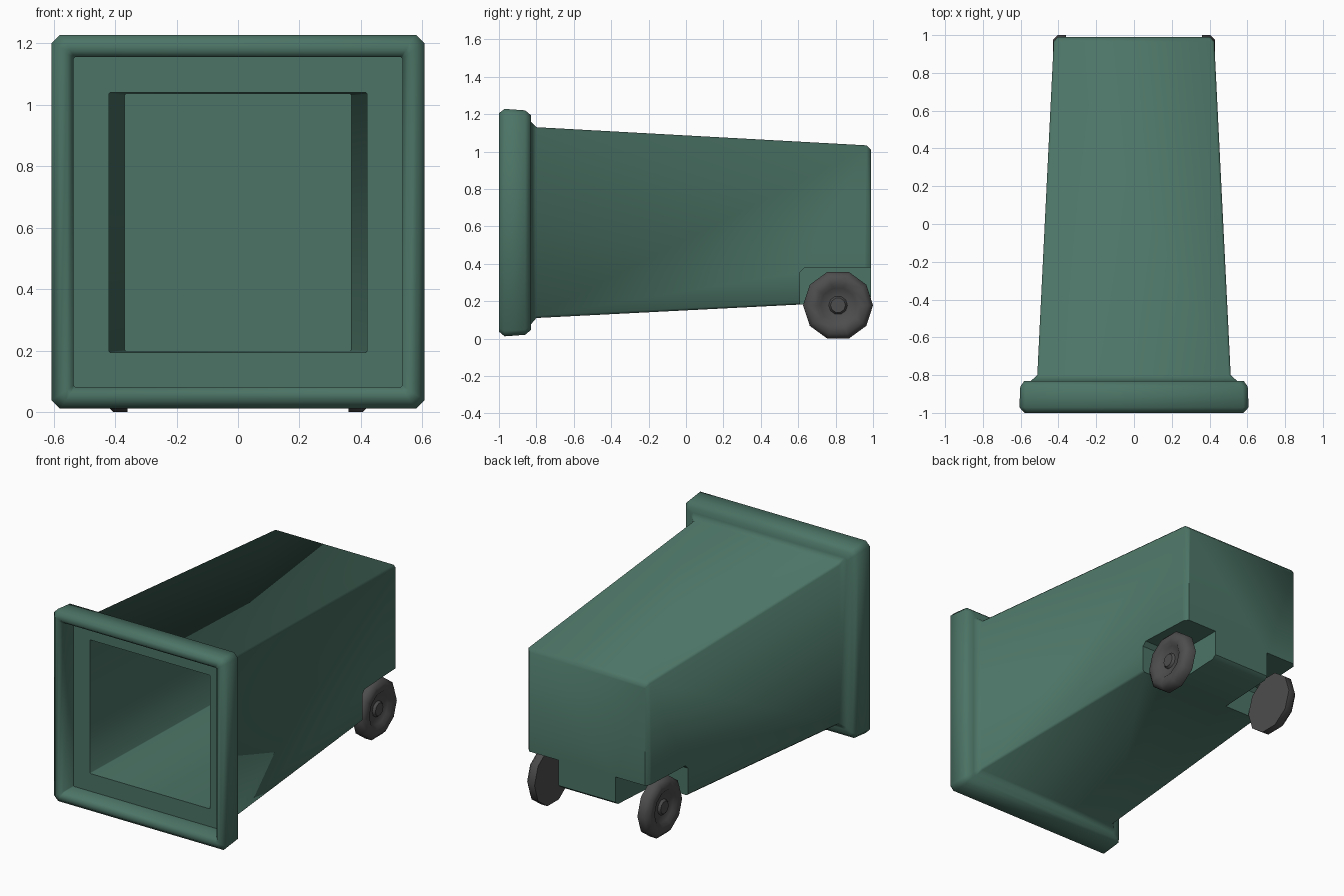
import bpy, bmesh, math

if "Cube" in bpy.data.objects:
    bpy.data.objects.remove(bpy.data.objects["Cube"])


def material(name, rgb):
    m = bpy.data.materials.new(name)
    m.diffuse_color = (*rgb, 1)
    m.use_nodes = True
    m.node_tree.nodes["Principled BSDF"].inputs["Base Color"].default_value = m.diffuse_color
    return m


GREEN = material("bin green", (0.072, 0.175, 0.132))
GREY = material("wheel grey", (0.075, 0.075, 0.075))


def finish(bm, name, mat, angle):
    bmesh.ops.recalc_face_normals(bm, faces=bm.faces)
    me = bpy.data.meshes.new(name)
    bm.to_mesh(me)
    bm.free()
    me.materials.append(mat)
    ob = bpy.data.objects.new(name, me)
    bpy.context.collection.objects.link(ob)
    smooth(ob, angle)
    return ob


def smooth(ob, angle):
    bpy.ops.object.select_all(action='DESELECT')
    ob.select_set(True)
    bpy.context.view_layer.objects.active = ob
    bpy.ops.object.shade_smooth_by_angle(angle=math.radians(angle))


def ring(bm, y, hx, z0, z1, c):
    """Rectangle across the bin with chamfered corners."""
    pts = [(hx - c, z0), (hx, z0 + c), (hx, z1 - c), (hx - c, z1)]
    pts += [(-x, z) for x, z in reversed(pts)]
    return [bm.verts.new((x, y, z)) for x, z in pts]


def bridge(bm, a, b):
    n = len(a)
    for i in range(n):
        bm.faces.new((a[i], a[(i + 1) % n], b[(i + 1) % n], b[i]))


# Bin shell: cavity floor -> mouth -> rim -> tapered body -> base
sections = [
    (0.55, 0.370, 0.200, 1.035, 0.004),
    (-0.88, 0.420, 0.195, 1.040, 0.004),
    (-0.88, 0.535, 0.083, 1.155, 0.004),
    (-0.98, 0.535, 0.083, 1.155, 0.004),
    (-1.00, 0.555, 0.062, 1.176, 0.01),
    (-1.00, 0.580, 0.037, 1.205, 0.02),
    (-0.97, 0.607, 0.012, 1.228, 0.028),
    (-0.86, 0.602, 0.020, 1.220, 0.028),
    (-0.83, 0.580, 0.045, 1.195, 0.02),
    (-0.83, 0.545, 0.075, 1.160, 0.015),
    (-0.80, 0.512, 0.110, 1.130, 0.012),
    (0.965, 0.425, 0.200, 1.033, 0.012),
    (0.99, 0.405, 0.220, 1.008, 0.012),
]
bm = bmesh.new()
rings = [ring(bm, *s) for s in sections]
for a, b in zip(rings, rings[1:]):
    bridge(bm, a, b)
bm.faces.new(rings[0])
bm.faces.new(rings[-1])
body = finish(bm, "bin_body", GREEN, 50)

# Wheel notches cut into the lower back corners
for side in (-1, 1):
    bm = bmesh.new()
    outline = [(0.61, -0.1), (0.61, 0.355), (0.635, 0.38), (0.955, 0.38),
               (1.2, 0.38), (1.2, -0.1)]
    loops = [[bm.verts.new((side * x, y, z)) for y, z in outline] for x in (0.2, 0.7)]
    bridge(bm, *loops)
    for l in loops:
        bm.faces.new(l)
    cutter = finish(bm, "notch_cutter", GREEN, 30)
    cutter.hide_render = True
    mod = body.modifiers.new("notch", 'BOOLEAN')
    mod.operation = 'DIFFERENCE'
    mod.solver = 'EXACT'
    mod.object = cutter
    bpy.context.view_layer.objects.active = body
    bpy.ops.object.modifier_apply(modifier=mod.name)
    bpy.data.objects.remove(cutter)
smooth(body, 50)

# Ten-sided wheels with a dished outer face and hub
profile = [(0.36, 0.187), (0.405, 0.187), (0.43, 0.16), (0.43, 0.115),
           (0.412, 0.095), (0.405, 0.05), (0.42, 0.04)]
for side, name in ((-1, "left_wheel"), (1, "right_wheel")):
    bm = bmesh.new()
    rows = [[bm.verts.new((side * x, 0.813 + r * math.cos(i * math.tau / 10),
                           0.178 + r * math.sin(i * math.tau / 10)))
             for i in range(10)] for x, r in profile]
    for a, b in zip(rows, rows[1:]):
        bridge(bm, a, b)
    bm.faces.new(rows[0])
    bm.faces.new(rows[-1])
    finish(bm, name, GREY, 50)
